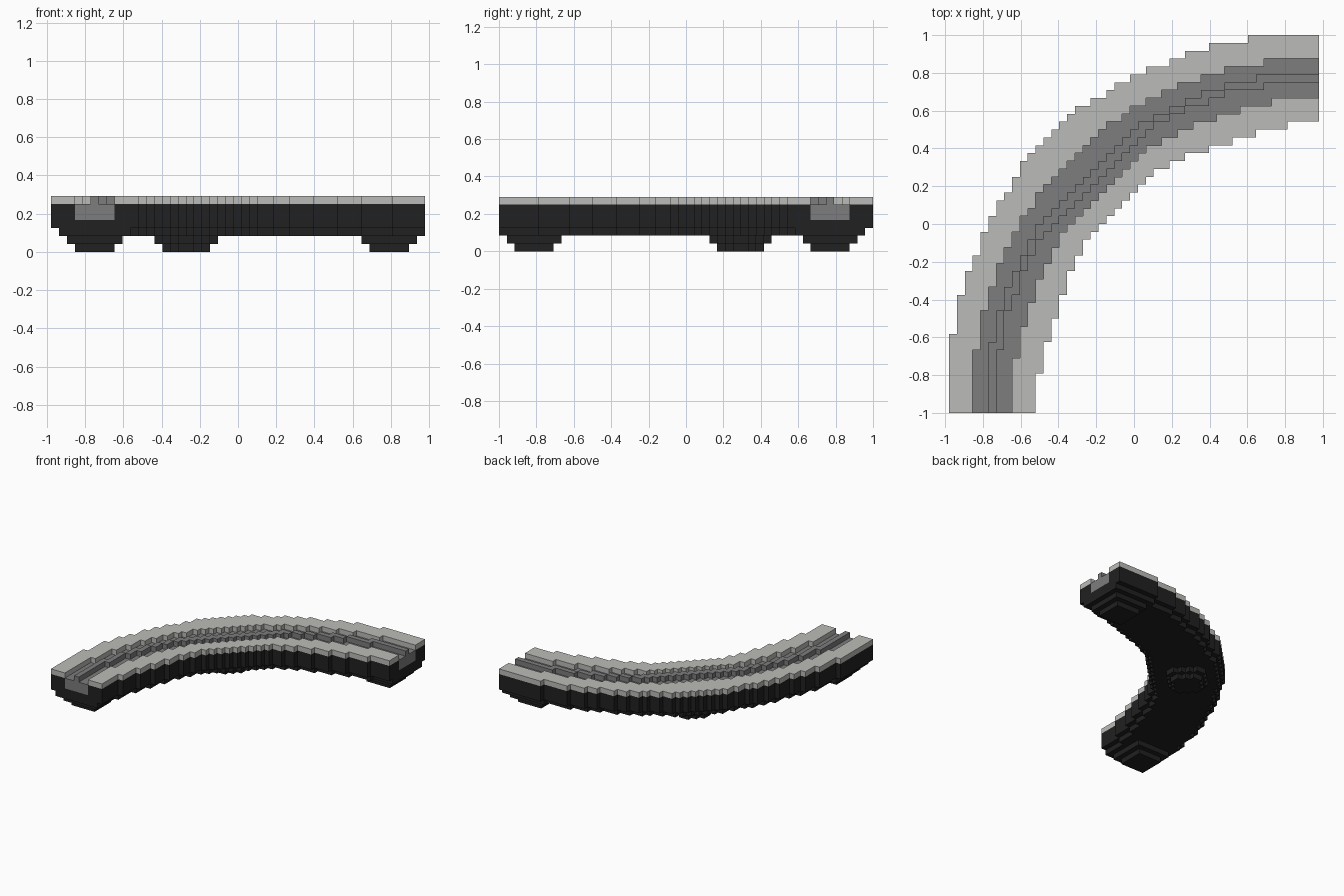
import bpy
import bmesh

cube = bpy.data.objects.get("Cube")
if cube:
    bpy.data.objects.remove(cube, do_unlink=True)

ROWS, COLS = 48, 47
U = 2 / ROWS          # size of one block


def material(name, rgb):
    mat = bpy.data.materials.new(name)
    mat.use_nodes = True
    colour = (*rgb, 1)
    mat.diffuse_color = colour
    mat.node_tree.nodes["Principled BSDF"].inputs["Base Color"].default_value = colour
    return mat


PALE = material("pale grey", (0.50, 0.50, 0.48))
GREY = material("mid grey", (0.21, 0.205, 0.205))
BLACK = material("black", (0.015, 0.015, 0.015))

# Stepped curves: first column, then the row where each next column ends.
# Each covers half of the bend; the other half mirrors over the diagonal.
OUTER = (0, (10, 15, 18, 20, 23, 25, 27, 28, 30, 32, 33, 34, 35))
GROOVE_OUT = (3, (8, 13, 16, 19, 21, 23, 25, 26, 28, 29, 30, 31, 32))
RIDGE_OUT = (5, (9, 13, 16, 18, 20, 22, 24, 25, 26, 27, 28, 29, 30))
RIDGE_IN = (6, (8, 13, 15, 18, 20, 22, 23, 24, 25, 26, 27, 28, 29))
GROOVE_IN = (8, (7, 11, 14, 17, 19, 21, 23, 24, 25, 26, 27, 28))
INNER = (11, (5, 9, 12, 15, 18, 20, 22, 23, 24, 25, 26))


def within(curve, i, j):
    """True if the cell lies on the inner side of a stepped curve."""
    if i + j > COLS:
        i, j = COLS - j, COLS - i
    start, ends = curve
    n = i - start
    return n >= 0 and (n >= len(ends) or j < ends[n])


def between(a, b, i, j):
    return within(a, i, j) and not within(b, i, j)


def cells(rule):
    return {(i, j) for i in range(COLS) for j in range(ROWS) if rule(i, j)}


def slab(bm, area, low, high):
    """Raise a set of cells into a closed slab between two levels."""
    def quad(*points):
        bm.faces.new([bm.verts.new(((x - COLS / 2) * U, (y - ROWS / 2) * U, z * U))
                      for x, y, z in points])

    for i, j in area:
        ring = [(i, j), (i + 1, j), (i + 1, j + 1), (i, j + 1)]
        quad(*[(x, y, high) for x, y in ring])
        quad(*[(x, y, low) for x, y in reversed(ring)])
        sides = [(0, -1), (1, 0), (0, 1), (-1, 0)]
        for k, (dx, dy) in enumerate(sides):
            if (i + dx, j + dy) not in area:
                a, b = ring[k], ring[(k + 1) % 4]
                quad((*a, low), (*b, low), (*b, high), (*a, high))


def part(name, mat, layers):
    bm = bmesh.new()
    for area, low, high in layers:
        layer = bmesh.new()
        slab(layer, area, low, high)
        bmesh.ops.remove_doubles(layer, verts=layer.verts, dist=U / 100)
        bmesh.ops.dissolve_limit(layer, angle_limit=0.02, verts=layer.verts, edges=layer.edges)
        temp = bpy.data.meshes.new("layer")
        layer.to_mesh(temp)
        layer.free()
        bm.from_mesh(temp)
        bpy.data.meshes.remove(temp)
    mesh = bpy.data.meshes.new(name)
    bm.to_mesh(mesh)
    bm.free()
    mesh.materials.append(mat)
    obj = bpy.data.objects.new(name, mesh)
    bpy.context.scene.collection.objects.link(obj)


band = cells(lambda i, j: between(OUTER, INNER, i, j))
groove = cells(lambda i, j: between(GROOVE_OUT, GROOVE_IN, i, j))
ridge = cells(lambda i, j: between(RIDGE_OUT, RIDGE_IN, i, j))
# Underside band, one block narrower on each side
under = cells(lambda i, j: all(between(OUTER, INNER, i + dx, j + dy)
              for dx, dy in ((0, 0), (1, 0), (-1, 0), (0, 1), (0, -1))))

# Beam, deck, channel and ridge
part("beam", BLACK, [(under, 2, 3), (band, 3, 4), (band - groove, 4, 6)])
part("deck", PALE, [(band - groove, 6, 7)])
part("channel", GREY, [(groove, 4, 6)])
part("guide_ridge", GREY, [(ridge, 6, 7)])


# Stepped footings: square at the ends, diamond in the middle
def square(ci, cj, r):
    return cells(lambda i, j: max(abs(i - ci), abs(j - cj)) <= r)


def diamond(ci, cj, r):
    return cells(lambda i, j: abs(i - ci) + abs(j - cj) <= r)


for name, shape, ci, cj, r in (("front_footing", square, 5, 4, 2),
                               ("left_footing", square, 42, 42, 2),
                               ("middle_footing", diamond, 16.5, 30.5, 3)):
    part(name, BLACK, [(shape(ci, cj, r), 0, 1), (shape(ci, cj, r + 1), 1, 2)])
